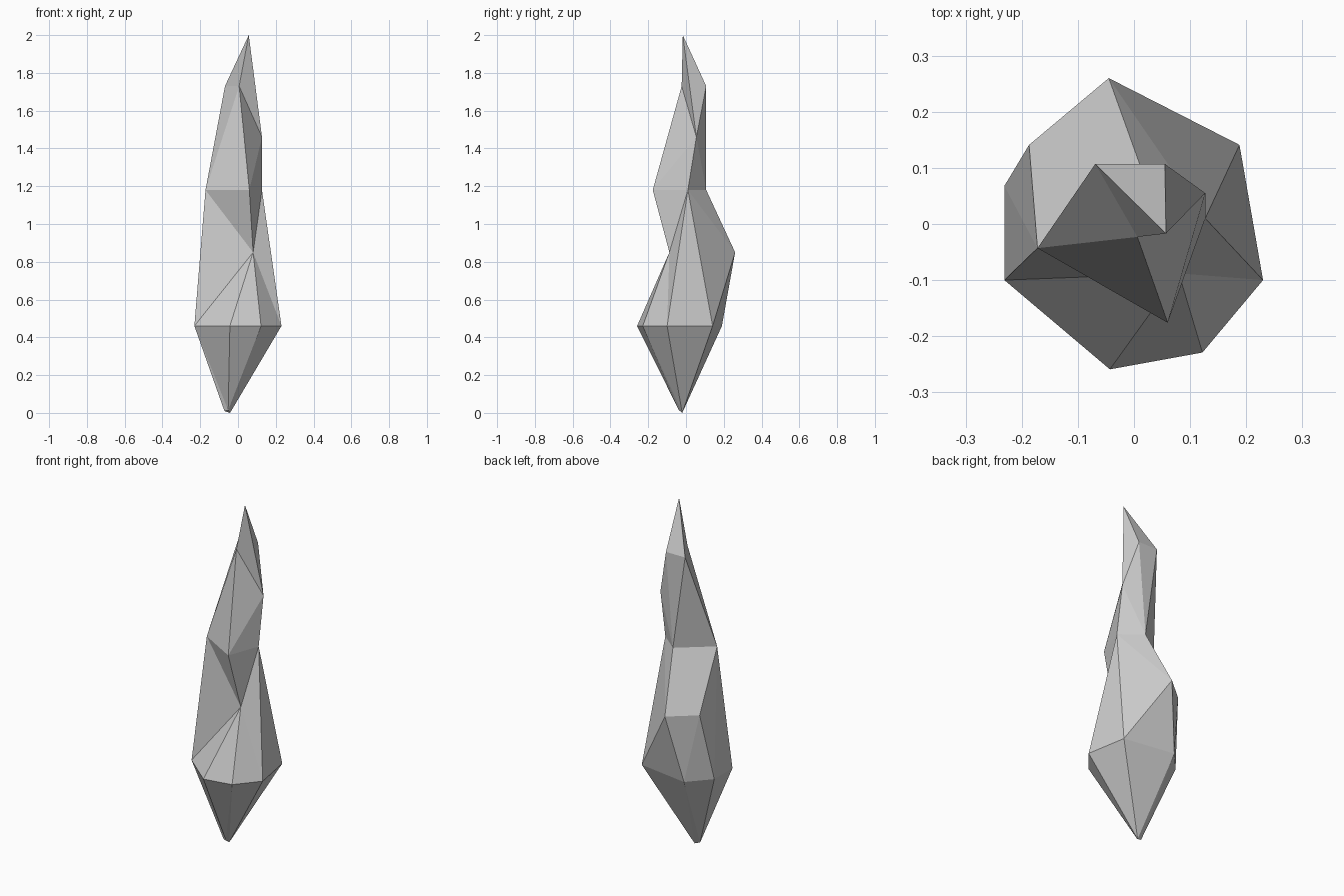
import bpy, bmesh

if "Cube" in bpy.data.objects:
    bpy.data.objects.remove(bpy.data.objects["Cube"])

# Key points of the twisted shard, grouped by height level
levels = {
    0.46: {"r0": (-.231, -.10), "r1": (-.043, -.259), "r2": (.122, -.229), "r3": (.23, -.10),
           "r4": (.188, .141), "r5": (-.12, .19), "r6": (-.231, .068)},
    0.85: {"W": (.08, -.088), "P": (-.045, .26), "Q": (-.187, .141)},
    1.18: {"A": (-.172, -.043), "B": (.06, -.176), "C": (.127, .01), "D": (.01, .107)},
    1.46: {"I": (.127, .055)},
    1.73: {"G": (.006, -.023), "H": (.055, .107), "F": (-.069, .107)},
    2.00: {"T": (.057, -.017)},
    0.01: {"a": (-.072, -.028)},
    0.015: {"b": (-.052, -.038)},
    0.00: {"c": (-.042, -.02)},
}

bm = bmesh.new()
v = {name: bm.verts.new((x, y, z))
     for z, pts in levels.items() for name, (x, y) in pts.items()}


def stitch(lower, upper, steps):
    """Zip two closed loops with triangles; each step advances L(ower) or U(pper)."""
    lo, up = [v[n] for n in lower.split()], [v[n] for n in upper.split()]
    i = j = 0
    for s in steps:
        l, u = lo[i % len(lo)], up[j % len(up)]
        if s == "L":
            i += 1
            tri = (l, lo[i % len(lo)], u)
        else:
            j += 1
            tri = (l, up[j % len(up)], u)
        if len(set(tri)) == 3:      # loops may share points
            bm.faces.new(tri)


# Bands from the pointed foot up to the tip
foot, belly, waist = "a b c", "r0 r1 r2 r3 r4 r5 r6", "W C P Q A"
stitch(foot, belly, "LUULUUULUU")
stitch(belly, waist, "LLLULULULULU")
stitch(waist, "B C D A", "LULULLULU")
stitch("A B C D", "G I H F", "LULLUULU")
stitch("G I H F", "T", "LLLL")
bm.faces.new((v["c"], v["b"], v["a"]))

bmesh.ops.recalc_face_normals(bm, faces=bm.faces[:])
mesh = bpy.data.meshes.new("flame_shard")
bm.to_mesh(mesh)
bm.free()
bpy.context.collection.objects.link(bpy.data.objects.new("flame_shard", mesh))
